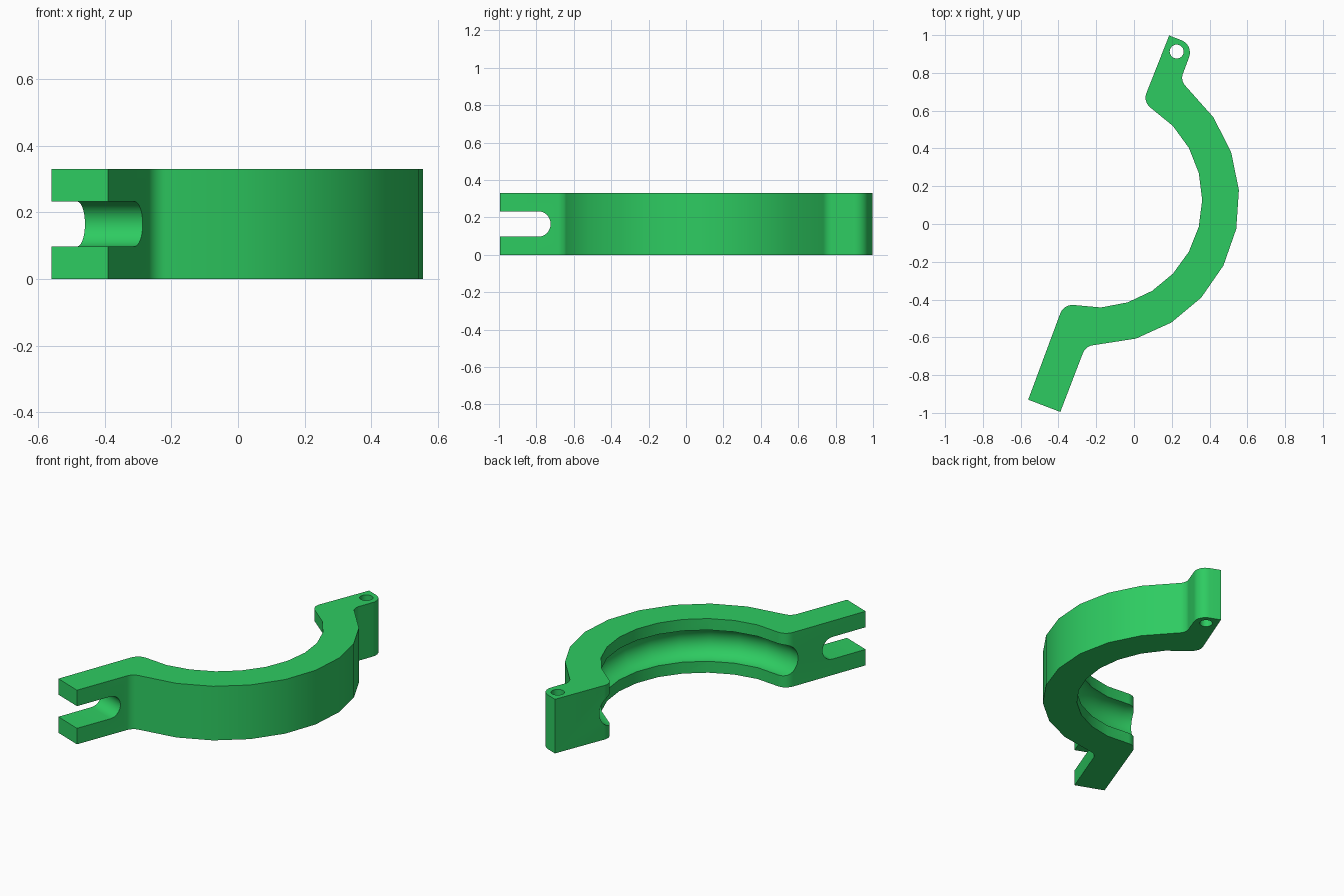
import bpy, bmesh
from math import radians, cos, sin, pi
from mathutils import Vector, Matrix

cube = bpy.data.objects.get("Cube")
if cube:
    bpy.data.objects.remove(cube)

HEIGHT = 0.33
CENTRE = Vector((-0.21, 0.128))
INNER, OUTER = 0.571, 0.767
ALONG = Vector((0.35, 0.937, 0)).normalized()   # direction of both arms
ACROSS = ALONG.cross(Vector((0, 0, 1)))

green = bpy.data.materials.new("clamp_green")
green.use_nodes = True
colour = (0.027, 0.6, 0.12, 1)
green.diffuse_color = colour
green.node_tree.nodes["Principled BSDF"].inputs["Base Color"].default_value = colour


def arc(radius, start, step, count):
    return [(CENTRE.x + radius * cos(radians(start + step * i)),
             CENTRE.y + radius * sin(radians(start + step * i)), 0) for i in range(count)]


def round_corners(points, steps=8):
    """Points are (x, y, radius); a radius above zero rounds that corner."""
    out = []
    for i, (x, y, r) in enumerate(points):
        p = Vector((x, y))
        if r == 0:
            out.append(p)
            continue
        a = (Vector(points[i - 1][:2]) - p).normalized()
        b = (Vector(points[(i + 1) % len(points)][:2]) - p).normalized()
        half = a.angle(b) / 2
        mid = p + (a + b).normalized() * (r / sin(half))
        reach = r * cos(half) / sin(half)
        start, end = p + a * reach - mid, p + b * reach - mid
        sweep = start.angle_signed(end)
        for k in range(steps + 1):
            out.append(mid + Matrix.Rotation(-sweep * k / steps, 2) @ start)
    return out


def finish(name, bm):
    bmesh.ops.recalc_face_normals(bm, faces=bm.faces[:])
    mesh = bpy.data.meshes.new(name)
    bm.to_mesh(mesh)
    bm.free()
    mesh.materials.append(green)
    obj = bpy.data.objects.new(name, mesh)
    bpy.context.collection.objects.link(obj)
    return obj


def prism(name, points, depth, matrix=Matrix()):
    bm = bmesh.new()
    face = bm.faces.new([bm.verts.new((p[0], p[1], 0)) for p in points])
    top = bmesh.ops.extrude_face_region(bm, geom=[face])["geom"]
    bmesh.ops.translate(bm, vec=(0, 0, depth),
                        verts=[v for v in top if isinstance(v, bmesh.types.BMVert)])
    bm.transform(matrix)
    return finish(name, bm)


def ring(name, radius, tube, sides, tube_sides):
    bm = bmesh.new()
    loops = []
    for i in range(sides):
        a = 2 * pi * i / sides
        loops.append([])
        for j in range(tube_sides):
            t = 2 * pi * (j + 0.5) / tube_sides
            r = radius + tube * cos(t)
            loops[-1].append(bm.verts.new((CENTRE.x + r * cos(a), CENTRE.y + r * sin(a),
                                           HEIGHT / 2 + tube * sin(t))))
    for i in range(sides):
        for j in range(tube_sides):
            k, m = (i + 1) % sides, (j + 1) % tube_sides
            bm.faces.new((loops[i][j], loops[k][j], loops[k][m], loops[i][m]))
    return finish(name, bm)


# Curved body with the slotted arm at one end and the hinge arm at the other
outline = [(-0.56, -0.93, 0), (-0.39, -0.995, 0), (-0.257, -0.648, 0.066)]
outline += arc(OUTER, -73.3, 15.43, 8)
outline += [(0.246, 0.761, 0.06), (0.316, 0.948, 0.07), (0.186, 0.998, 0),
            (0.048, 0.648, 0.066)]
outline += arc(INNER, 43.2, -14.4, 10)
outline += [(-0.372, -0.424, 0.07)]
clamp = prism("clamp_half", round_corners(outline), HEIGHT)

# Round groove along the inside of the curve
groove = ring("groove_cutter", INNER, 0.096, 25, 32)

# Open-ended bolt slot through the long arm
gap = 0.0675
slot_points = [(-0.1, -gap)]
slot_points += [(0.222 + gap * cos(a), gap * sin(a))
                for a in (pi * (i / 16 - 0.5) for i in range(17))]
slot_points += [(-0.1, gap)]
origin = Vector((-0.475, -0.9625, HEIGHT / 2)) - ACROSS * 0.2
frame = Matrix((ALONG, (0, 0, 1), ACROSS)).transposed().to_4x4()
slot = prism("slot_cutter", slot_points, 0.4, Matrix.Translation(origin) @ frame)

# Pin hole through the hinge arm
hole_points = [(0.226 + 0.037 * cos(2 * pi * i / 24), 0.913 + 0.037 * sin(2 * pi * i / 24))
               for i in range(24)]
hole = prism("hole_cutter", hole_points, 0.6, Matrix.Translation((0, 0, -0.1)))

bpy.ops.object.select_all(action='DESELECT')
clamp.select_set(True)
bpy.context.view_layer.objects.active = clamp
for cutter in (groove, slot, hole):
    cutter.hide_render = True
    mod = clamp.modifiers.new(cutter.name, 'BOOLEAN')
    mod.operation = 'DIFFERENCE'
    mod.solver = 'EXACT'
    mod.object = cutter
    bpy.ops.object.modifier_apply(modifier=mod.name)
    bpy.data.objects.remove(cutter)

bpy.ops.object.shade_smooth_by_angle(angle=radians(30))
